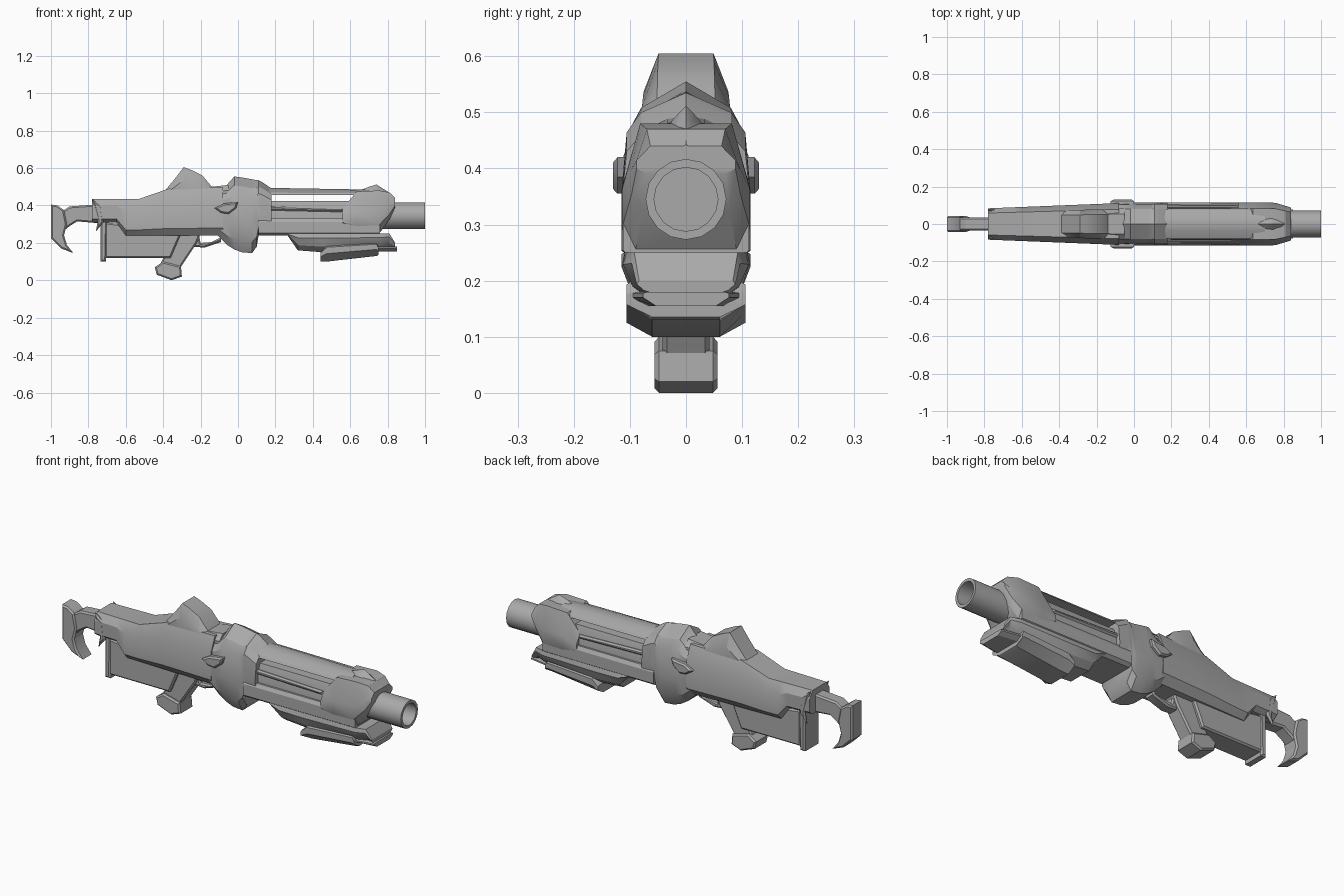
import bpy, bmesh, math

cube = bpy.data.objects.get("Cube")
if cube:
    bpy.data.objects.remove(cube)

grey = bpy.data.materials.new("gunmetal_grey")
grey.use_nodes = True
grey.diffuse_color = (.4, .4, .4, 1)
grey.node_tree.nodes["Principled BSDF"].inputs["Base Color"].default_value = grey.diffuse_color

# Shared levels and sizes
BELLY, SHELF, AXIS, DECK, RIDGE = .24, .31, .345, .435, .49
HALF_WIDTH, BORE, BARREL = .115, .057, .072
REAR, BREECH, HOOD_START, HOOD_END, MUZZLE = -.78, .11, .56, .84, 1


def girth(x):
    """Half width of the weapon: tapering to the rear, pinched at the nose."""
    return HALF_WIDTH + .04 * min(x, 0) - .3 * max(x - .75, 0)


def chamfered(foot, low, high, crown):
    """Half section: foot and crown are relative widths, low and high the shoulders."""
    return [(foot, 0), (1, low), (1, high), (crown, 1), (0, 1)]


def finish(name, bm):
    bmesh.ops.remove_doubles(bm, verts=bm.verts, dist=1e-5)
    bmesh.ops.recalc_face_normals(bm, faces=bm.faces)
    mesh = bpy.data.meshes.new(name)
    bm.to_mesh(mesh)
    bm.free()
    mesh.materials.append(grey)
    obj = bpy.data.objects.new(name, mesh)
    bpy.context.collection.objects.link(obj)
    for other in bpy.context.selected_objects:
        other.select_set(False)
    bpy.context.view_layer.objects.active = obj
    obj.select_set(True)
    bpy.ops.object.shade_smooth_by_angle(angle=math.radians(28))


def bridge(bm, first, second):
    """Quads between two closed rings of vertices."""
    for i in range(len(first)):
        bm.faces.new((first[i - 1], first[i], second[i], second[i - 1]))


def loft(name, half, stations, scale=1):
    """Skin a mirrored section along x; stations are (x, bottom, top)."""
    section = half + [(-y, z) for y, z in reversed(half) if y > 0]
    bm = bmesh.new()
    rings = [[bm.verts.new((x, y * scale * girth(x), low + z * (top - low)))
              for y, z in section] for x, low, top in stations]
    for first, second in zip(rings, rings[1:]):
        bridge(bm, first, second)
    bm.faces.new(rings[0])
    bm.faces.new(rings[-1])
    finish(name, bm)


def slab(name, outline, inner, outer, bevel=.008):
    """Side outline given thickness from inner to outer y, with chamfered rims."""
    bm = bmesh.new()
    first, second = ([bm.verts.new((x, y, z)) for x, z in outline] for y in (inner, outer))
    caps = [bm.faces.new(first), bm.faces.new(second)]
    bridge(bm, first, second)
    bmesh.ops.recalc_face_normals(bm, faces=bm.faces)
    rims = [edge for cap in caps for edge in cap.edges]
    bmesh.ops.bevel(bm, geom=rims, offset=bevel, segments=1, affect='EDGES')
    finish(name, bm)


def plate(name, outline, half):
    slab(name, outline, -half, half)


def pair(name, outline, inner, outer):
    for side, sign in (("left", 1), ("right", -1)):
        slab(f"{side}_{name}", outline, sign * inner, sign * outer)


# Rear body with its sloping top and hanging flaps
loft("rear_body", chamfered(.7, .15, .7, .7),
     [(REAR, SHELF, DECK), (-.65, SHELF, DECK), (-.6, BELLY, DECK),
      (-.53, BELLY, DECK), (-.37, BELLY, RIDGE), (-.08, BELLY, .5)])
pair("rear_flap", [(REAR, DECK), (-.73, .4), (-.72, SHELF), (-.76, .26), (-.75, .32)],
     .065, .086)

# Sight hump
loft("sight_hump", chamfered(1, .1, .6, .65),
     [(-.39, DECK, .48), (-.34, DECK, .54), (-.29, DECK, .605), (-.25, DECK, .59),
      (-.19, DECK, .56), (-.14, DECK, .5), (-.05, DECK, .51)], scale=.73)

# Centre receiver and its side ears
loft("receiver", [(.6, 0), (.92, .15), (1, .4), (.92, .76), (.7, .88), (0, 1)],
     [(-.11, BELLY, RIDGE), (-.06, .19, .51), (-.02, .165, .555), (.02, .15, .55),
      (.075, .145, .54), (.1, .18, .535), (BREECH, BELLY, .535), (.13, BELLY, .525),
      (.18, BELLY, RIDGE)])
pair("side_ear", [(-.125, .385), (-.08, .41), (0, .42), (-.01, .385), (-.05, .355),
                  (-.09, .36)], .08, .13)

# Fore-end: recessed core, lower shell, side strips and raised top rail
loft("fore_core", chamfered(1, .1, .62, .8),
     [(x, .28, .425) for x in (BREECH, .7)], scale=.8)
loft("lower_shell", chamfered(.85, .15, .8, .9),
     [(x, BELLY, .33) for x in (BREECH, .76)])
pair("side_strip", [(BREECH, .375), (BREECH, .4), (HOOD_START, .385), (HOOD_START, .365)],
     .08, .1)
loft("top_rail", [(1, 0), (.9, .35), (.4, .85), (0, 1)],
     [(BREECH, .455, .495), (.7, .455, .485)], scale=.72)

# Front hood with its crest
loft("front_hood", chamfered(.8, .2, .5, .72),
     [(HOOD_START, .29, .385), (.635, .25, .475), (.755, .25, .48), (.81, .325, .47),
      (HOOD_END, .39, .44)])
loft("hood_crest", [(1, 0), (.35, .7), (0, 1)],
     [(.65, DECK, .48), (.7, DECK, .5), (.74, DECK, .512), (.8, DECK, .475),
      (HOOD_END, .42, .442)], scale=.55)

# Hollow barrel
bm = bmesh.new()
profile = [(.7, 0), (.7, BARREL), (MUZZLE, BARREL), (MUZZLE, BORE), (.85, BORE), (.85, 0)]
line = [bm.verts.new((x, 0, AXIS + radius)) for x, radius in profile]
edges = [bm.edges.new(ends) for ends in zip(line, line[1:])]
bmesh.ops.spin(bm, geom=line + edges, axis=(1, 0, 0), cent=(0, 0, AXIS),
               angle=math.tau, steps=16)
finish("barrel", bm)

# Underslung foregrip: bowl, hanging block and front lip
loft("foregrip_bowl", [(.55, 0), (.85, .3), (1, .75), (.95, 1), (0, 1)],
     [(.265, BELLY, .25), (.32, .16, .25), (.45, .15, .25), (.76, .165, .25),
      (.81, .175, .25), (HOOD_END, .175, .2)])
loft("foregrip_block", chamfered(.57, .5, .9, .9),
     [(.44, .1, .15), (.475, .1, .185), (.74, .13, .2), (.75, .135, .18)], scale=.92)
loft("foregrip_lip", chamfered(.7, .6, .9, .9),
     [(x, .155, .18) for x in (.7, .85)], scale=.9)

# Rear magazine and end plate
plate("magazine", [(-.71, .12), (-.36, .12), (-.3, .26), (-.71, SHELF)], .06)
plate("magazine_plate", [(-.735, .1), (-.705, .1), (-.7, .325), (-.735, .325)], .062)

# Pistol grip with a flared foot, and trigger guard
plate("pistol_grip", [(-.33, .25), (-.41, .1), (-.42, .05), (-.32, .04), (-.3, .08),
                      (-.22, .2), (-.2, .25)], .042)
plate("grip_foot", [(-.4, .1), (-.445, .07), (-.435, .03), (-.355, 0), (-.3, .02),
                    (-.305, .075)], .056)
plate("trigger_guard", [(-.25, .18), (-.18, .175), (-.09, .205), (-.09, .23),
                        (-.14, .205), (-.2, .2), (-.21, .245), (-.26, .245)], .03)

# Rear arm and shoulder hook
plate("stock_arm", [(-.95, .385), (-.93, .375), (-.9, .395), (-.76, .405), (-.74, .305),
                    (-.86, .315), (-.9, .29), (-.95, .25)], .036)
plate("shoulder_hook", [(-1, .405), (-.965, .4), (-.93, .375), (-.915, .3), (-.93, BELLY),
                        (-.915, .19), (-.88, .145), (-.945, .17), (-1, .225)], .044)
